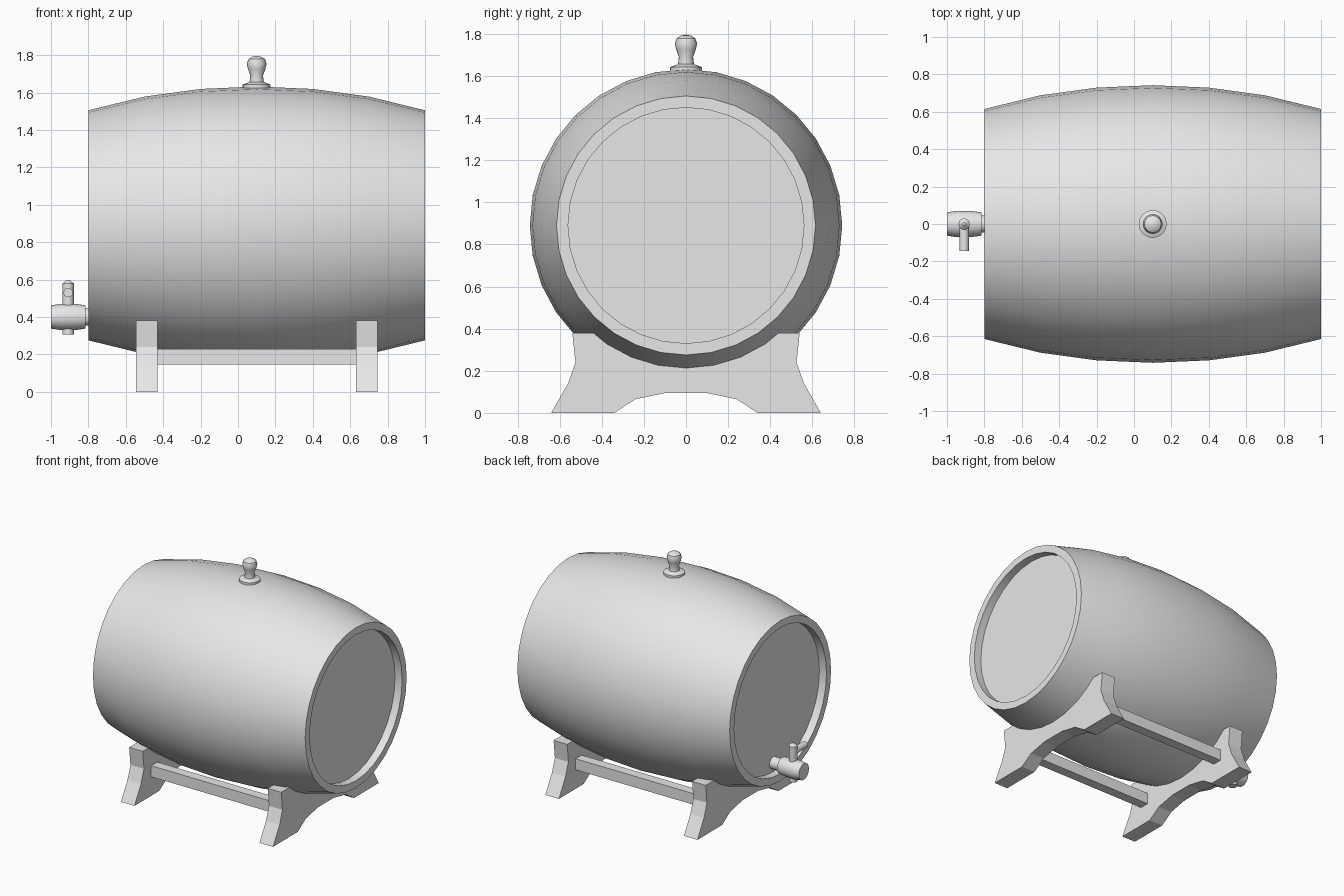
import bpy, bmesh, math
from mathutils import Matrix, Vector

default = bpy.data.objects.get("Cube")
if default:
    bpy.data.objects.remove(default, do_unlink=True)

grey = bpy.data.materials.new("plain_grey")
grey.use_nodes = True
grey.diffuse_color = (0.8, 0.8, 0.8, 1)
grey.node_tree.nodes["Principled BSDF"].inputs["Base Color"].default_value = (0.8, 0.8, 0.8, 1)


def finish(bm, name, smooth=True):
    bmesh.ops.remove_doubles(bm, verts=bm.verts, dist=1e-5)
    bmesh.ops.recalc_face_normals(bm, faces=bm.faces)
    mesh = bpy.data.meshes.new(name)
    bm.to_mesh(mesh)
    bm.free()
    mesh.materials.append(grey)
    ob = bpy.data.objects.new(name, mesh)
    bpy.context.collection.objects.link(ob)
    if smooth:
        bpy.ops.object.select_all(action="DESELECT")
        ob.select_set(True)
        bpy.context.view_layer.objects.active = ob
        bpy.ops.object.shade_smooth_by_angle(angle=math.radians(35))
    return ob


def lathe(name, profile, origin, axis="Z", sides=16):
    """Spin (height, radius) points about an axis through origin."""
    bm = bmesh.new()
    verts = [bm.verts.new((r, 0, h)) for h, r in profile]
    edges = [bm.edges.new(pair) for pair in zip(verts, verts[1:])]
    bmesh.ops.spin(bm, geom=verts + edges, cent=(0, 0, 0), axis=(0, 0, 1),
                   angle=math.tau, steps=sides)
    turn = Vector((0, 0, 1)).rotation_difference(
        Vector({"X": (1, 0, 0), "Y": (0, 1, 0), "Z": (0, 0, 1)}[axis]))
    bm.transform(Matrix.Translation(origin) @ turn.to_matrix().to_4x4())
    return finish(bm, name)


def box(name, low, high):
    bm = bmesh.new()
    bmesh.ops.create_cube(bm, size=1)
    for v in bm.verts:
        v.co = [a + (c + 0.5) * (b - a) for a, b, c in zip(low, high, v.co)]
    return finish(bm, name, smooth=False)


def slab(name, outline, x0, x1):
    """Extrude a (y, z) outline along x."""
    bm = bmesh.new()
    face = bm.faces.new([bm.verts.new((x0, y, z)) for y, z in outline])
    out = bmesh.ops.extrude_face_region(bm, geom=[face])
    bmesh.ops.translate(bm, vec=(x1 - x0, 0, 0),
                        verts=[g for g in out["geom"] if isinstance(g, bmesh.types.BMVert)])
    return finish(bm, name, smooth=False)


# Bulged barrel with a recessed head at each end
half = [(-0.84, 0), (-0.84, 0.56), (-0.9, 0.56), (-0.9, 0.615), (-0.6, 0.688), (-0.3, 0.729)]
lathe("barrel", half + [(0, 0.742)] + [(-h, r) for h, r in reversed(half)],
      (0.1, 0, 0.89), "X", 32)

# Cradle legs, curved to fit the barrel
side = [(0.095, 0.095), (0.24, 0.065), (0.34, 0), (0.64, 0),
        (0.56, 0.14), (0.525, 0.24), (0.54, 0.38), (0.435, 0.38)]
for deg in (30, 18, 6):
    a = math.radians(deg)
    side.append((0.67 * math.sin(a), 0.89 - 0.67 * math.cos(a)))
outline = side + [(-y, z) for y, z in reversed(side)]
slab("right_leg", outline, -0.545, -0.43)
slab("left_leg", outline, 0.63, 0.745)

# Rails joining the legs
for name, y in (("front_rail", -0.4), ("back_rail", 0.4)):
    box(name, (-0.44, y - 0.037, 0.145), (0.64, y + 0.037, 0.23))

# Bung on top
lathe("bung", [(1.6, 0), (1.6, 0.075), (1.642, 0.075), (1.65, 0.055), (1.656, 0.038),
               (1.69, 0.034), (1.725, 0.046), (1.752, 0.053), (1.778, 0.045),
               (1.791, 0.025), (1.796, 0)], (0.1, 0, 0))

# Tap: stem, body, upright key and side handle
lathe("tap_stem", [(-0.83, 0), (-0.83, 0.046), (-0.73, 0.046), (-0.73, 0)], (0, 0, 0.4), "X")
lathe("tap_body", [(-1, 0), (-1, 0.062), (-0.95, 0.07), (-0.87, 0.07), (-0.815, 0.062),
                   (-0.815, 0)], (0, 0, 0.4), "X")
lathe("tap_key", [(0.305, 0), (0.305, 0.03), (0.578, 0.03), (0.598, 0.008), (0.598, 0)],
      (-0.908, 0, 0))
lathe("tap_handle", [(-0.145, 0), (-0.145, 0.025), (0, 0.025), (0, 0)],
      (-0.908, 0, 0.53), "Y")
